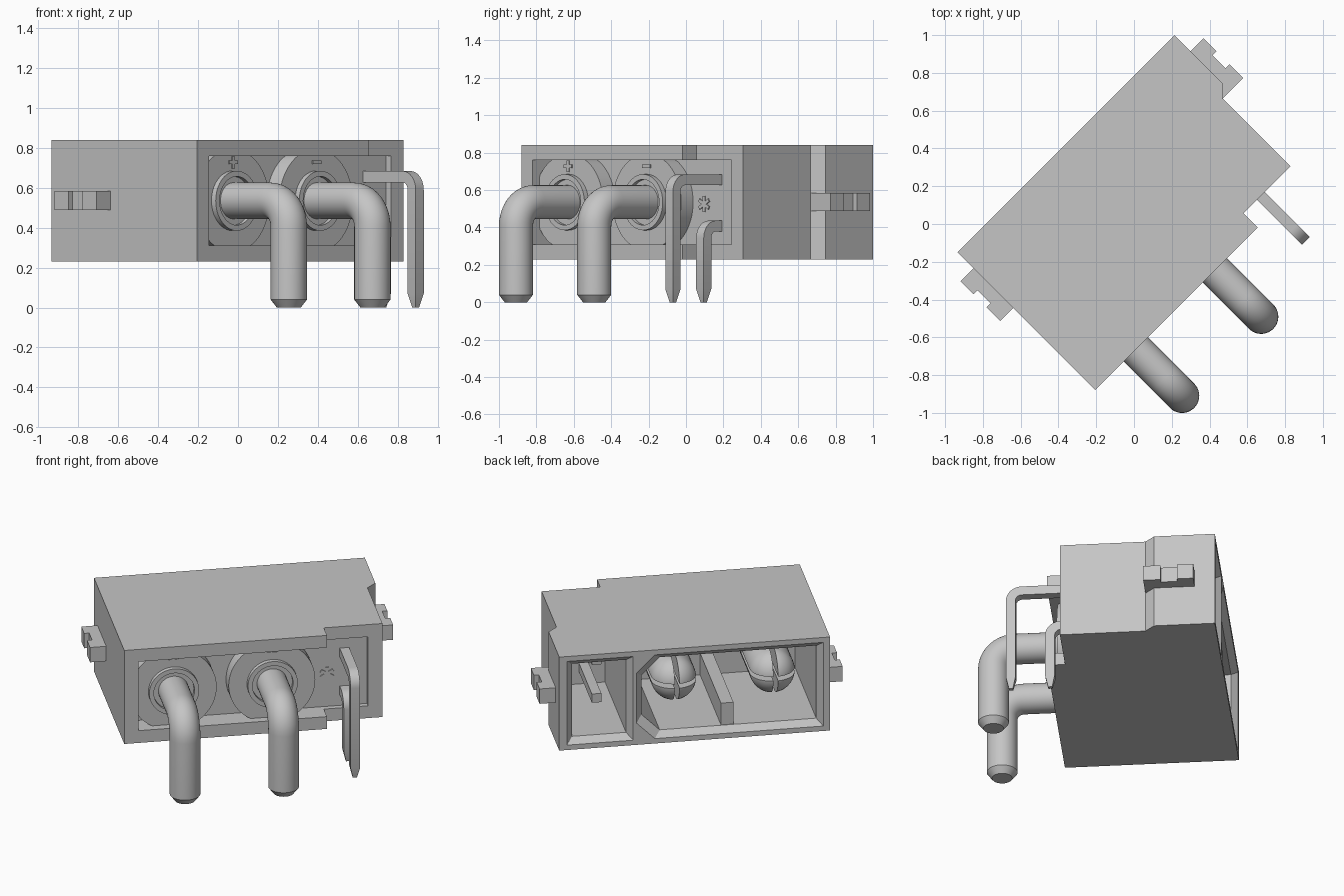
import bpy, bmesh, math
from mathutils import Matrix, Vector

if "Cube" in bpy.data.objects:
    bpy.data.objects.remove(bpy.data.objects["Cube"])

grey = bpy.data.materials.new("light_grey")
grey.use_nodes = True
colour = (0.56, 0.56, 0.56, 1)
grey.diffuse_color = colour
grey.node_tree.nodes["Principled BSDF"].inputs["Base Color"].default_value = colour

# Working frame: u along the housing, v out of the pin face, z up
TURN = Matrix.Rotation(math.radians(45), 4, "Z")
MID = 0.535
POWER_U = (-0.463, 0.129)
SIGNAL_U = 0.58


def loft(name, rings, smooth=False):
    """Skin a list of equal-length rings of (u, v, z) points and cap both ends."""
    bm = bmesh.new()
    loops = [[bm.verts.new((u, -v, z)) for u, v, z in ring] for ring in rings]
    for a, b in zip(loops, loops[1:]):
        for i in range(len(a)):
            j = (i + 1) % len(a)
            bm.faces.new((a[i], a[j], b[j], b[i]))
    bm.faces.new(loops[0])
    bm.faces.new(loops[-1])
    bmesh.ops.recalc_face_normals(bm, faces=bm.faces)
    mesh = bpy.data.meshes.new(name)
    bm.to_mesh(mesh)
    bm.free()
    mesh.materials.append(grey)
    obj = bpy.data.objects.new(name, mesh)
    obj.matrix_world = TURN
    bpy.context.collection.objects.link(obj)
    if smooth:
        bpy.ops.object.select_all(action="DESELECT")
        obj.select_set(True)
        bpy.context.view_layer.objects.active = obj
        bpy.ops.object.shade_smooth_by_angle(angle=math.radians(35))
    return obj


def plan(name, outline, z0, z1):
    return loft(name, [[(u, v, z) for u, v in outline] for z in (z0, z1)])


def box(name, u0, u1, v0, v1, z0, z1):
    return plan(name, [(u0, v0), (u1, v0), (u1, v1), (u0, v1)], z0, z1)


def cut(target, cutter):
    cutter.hide_render = True
    cutter.hide_set(True)
    mod = target.modifiers.new(cutter.name, "BOOLEAN")
    mod.operation = "DIFFERENCE"
    mod.solver = "EXACT"
    mod.object = cutter
    bpy.context.view_layer.update()
    done = bpy.data.meshes.new_from_object(
        target.evaluated_get(bpy.context.evaluated_depsgraph_get()))
    target.modifiers.clear()
    target.data = done
    bpy.data.objects.remove(cutter)


def circle(n=40):
    return [(math.cos(math.tau * i / n), math.sin(math.tau * i / n)) for i in range(n)]


SQUARE = [(1, 1), (-1, 1), (-1, -1), (1, -1)]


def sweep(name, u, section, path, smooth=True):
    """Path stations are (v, z, bend angle, radius)."""
    rings = [[(u + r * a, v + r * b * math.sin(t), z + r * b * math.cos(t)) for a, b in section]
             for v, z, t, r in path]
    return loft(name, rings, smooth)


def bent_path(v0, v1, z, bend, radius, tip, tip_radius):
    """Straight out from v0, quarter bend, then down the leg at v1 to a tapered tip."""
    path = [(v0, z, 0, radius)]
    for i in range(11):
        t = math.pi / 2 * i / 10
        path.append((v1 - bend + bend * math.sin(t), z - bend + bend * math.cos(t), t, radius))
    path += [(v1, tip, math.pi / 2, radius), (v1, 0, math.pi / 2, tip_radius)]
    return path


# Housing with stepped end wall and stepped pin face
housing = plan("housing", [(-0.767, -0.555), (0.859, -0.555), (0.859, -0.194), (0.802, -0.138),
                           (0.802, 0.37), (0.45, 0.37), (0.45, 0.477), (-0.767, 0.477)],
               0.23, 0.84)
cut(housing, box("recess_cutter", -0.682, 0.715, 0.335, 0.6, 0.31, 0.76))


# Mating cavities with a bevelled mouth
def cavity(name, u0, u1, corner):
    def ring(v, inset):
        a, b = u0 + inset, u1 - inset
        lo, hi = 0.262 + inset, 0.808 - inset
        c = corner
        return [(a, v, lo), (b - c, v, lo), (b, v, lo + c), (b, v, hi - c), (b - c, v, hi), (a, v, hi)]
    cut(housing, loft(name, [ring(-0.6, 0), ring(-0.555, 0), ring(-0.515, 0.036), ring(0.2, 0.036)]))


cavity("signal_cavity_cutter", 0.415, 0.812, 0.002)
cavity("power_cavity_cutter", -0.727, 0.395, 0.11)
box("centre_rib", -0.195, -0.12, -0.51, 0.21, 0.29, 0.44)

# Side latches, each with two raised end tabs
for side, wall, name in ((-1, -0.767, "right"), (1, 0.859, "left")):
    outline = [(-0.06, -0.435), (0.097, -0.435), (0.097, -0.338), (0.067, -0.338),
               (0.067, -0.24), (0.097, -0.24), (0.097, -0.138), (-0.06, -0.138)]
    plan(name + "_latch", [(wall + side * u, v) for u, v in outline], 0.488, 0.585)

# Power pins: boss, collar, bent leg and slotted contact
for n, u in enumerate(POWER_U, 1):
    disc = [(max(u + 0.26 * a, -0.684), MID + max(-0.227, min(0.227, 0.26 * b)))
            for a, b in circle(64)]
    loft(f"pin_boss_{n}", [[(a, v, z) for a, z in disc] for v in (0.33, 0.425)], True)
    sweep(f"pin_collar_{n}", u, circle(), [(0.42, MID, 0, 0.15), (0.455, MID, 0, 0.15),
                                           (0.455, MID, 0, 0.122), (0.43, MID, 0, 0.122)])
    sweep(f"power_pin_{n}", u, circle(),
          bent_path(0.3, 0.823, MID, 0.13, 0.091, 0.04, 0.06))
    dome = [(0.21, MID, 0, 0.135)]
    for i in range(10):
        t = math.radians(9.5 * i)
        dome.append((-0.3 - 0.135 * math.sin(t), MID, 0, 0.135 * math.cos(t)))
    contact = sweep(f"contact_{n}", u, circle(), dome)
    cut(contact, box("slot_cutter", u - 0.014, u + 0.014, -0.5, 0.0, 0.3, 0.8))
    cut(contact, box("slot_cutter", u - 0.2, u + 0.2, -0.5, 0.0, MID - 0.014, MID + 0.014))

# Square signal pins
for name, leg, z in (("upper", 0.679, 0.655), ("lower", 0.446, 0.408)):
    sweep(name + "_signal_pin", SIGNAL_U, SQUARE,
          bent_path(-0.245, leg, z, 0.065, 0.0285, 0.07, 0.012))


# Raised polarity and key marks
def bar(name, u, v, z, length, angle):
    c, s = math.cos(angle), math.sin(angle)
    pts = [(a * length / 2, b * 0.009) for a, b in SQUARE]
    loft(name, [[(u + a * c - b * s, w, z + a * s + b * c) for a, b in pts]
                for w in (v - 0.002, v + 0.007)])


bar("plus_mark_flat", POWER_U[0], 0.425, 0.727, 0.06, 0)
bar("plus_mark_upright", POWER_U[0], 0.425, 0.727, 0.06, math.pi / 2)
bar("minus_mark", POWER_U[1], 0.425, 0.727, 0.06, 0)
for i in range(3):
    bar(f"key_mark_{i + 1}", 0.475, 0.335, 0.525, 0.085, math.pi / 6 + i * math.pi / 3)
